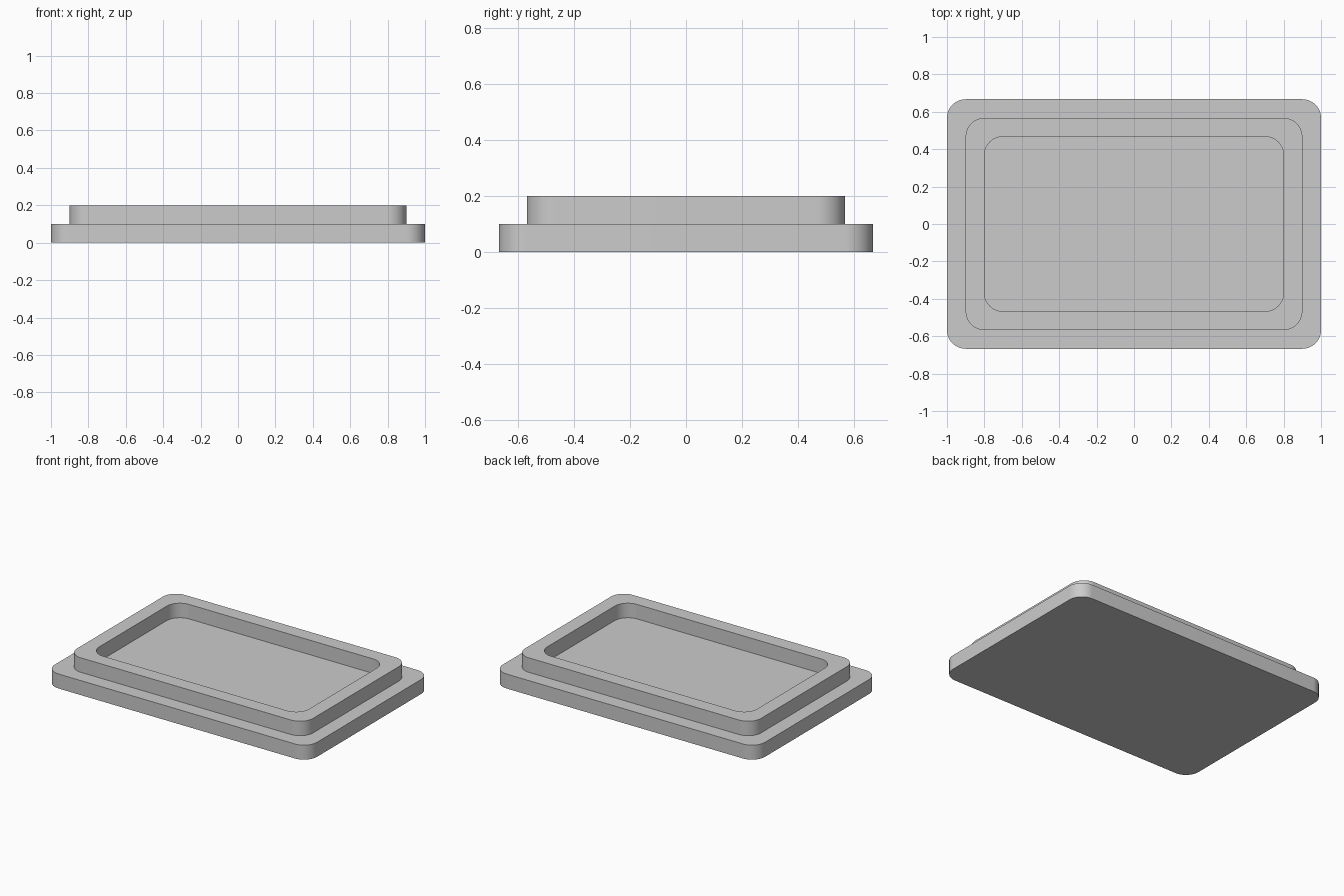
import bpy
import bmesh
from math import pi, sin, cos, radians

cube = bpy.data.objects.get("Cube")
if cube:
    bpy.data.objects.remove(cube, do_unlink=True)

HALF_X, HALF_Y = 1.0, 0.667
RADIUS = 0.1
SEGMENTS = 16

grey = bpy.data.materials.new("plain grey")
grey.use_nodes = True
colour = (0.6, 0.6, 0.6, 1)
grey.diffuse_color = colour
grey.node_tree.nodes["Principled BSDF"].inputs["Base Color"].default_value = colour


def rounded_loop(bm, inset, z):
    """Ring of vertices around a rounded rectangle, counter-clockwise."""
    cx, cy = HALF_X - inset - RADIUS, HALF_Y - inset - RADIUS
    verts = []
    for quarter, (sx, sy) in enumerate([(1, 1), (-1, 1), (-1, -1), (1, -1)]):
        for i in range(SEGMENTS + 1):
            a = (quarter + i / SEGMENTS) * pi / 2
            verts.append(bm.verts.new((sx * cx + RADIUS * cos(a),
                                       sy * cy + RADIUS * sin(a), z)))
    return verts


# Stepped section from the underside, over the raised rim, to the recess floor
section = [(0, 0), (0, 0.1), (0.1, 0.1), (0.1, 0.2), (0.2, 0.2), (0.2, 0.1)]

bm = bmesh.new()
loops = [rounded_loop(bm, inset, z) for inset, z in section]
for low, high in zip(loops, loops[1:]):
    for i in range(len(low)):
        j = (i + 1) % len(low)
        bm.faces.new((low[i], low[j], high[j], high[i]))

# Underside and recess floor
bm.faces.new(loops[0][::-1])
bm.faces.new(loops[-1])

mesh = bpy.data.meshes.new("stepped_tray")
bm.to_mesh(mesh)
bm.free()
mesh.materials.append(grey)
tray = bpy.data.objects.new("stepped_tray", mesh)
bpy.context.collection.objects.link(tray)

# Smooth corners, crisp steps
bpy.ops.object.select_all(action="DESELECT")
tray.select_set(True)
bpy.context.view_layer.objects.active = tray
bpy.ops.object.shade_smooth_by_angle(angle=radians(30))
